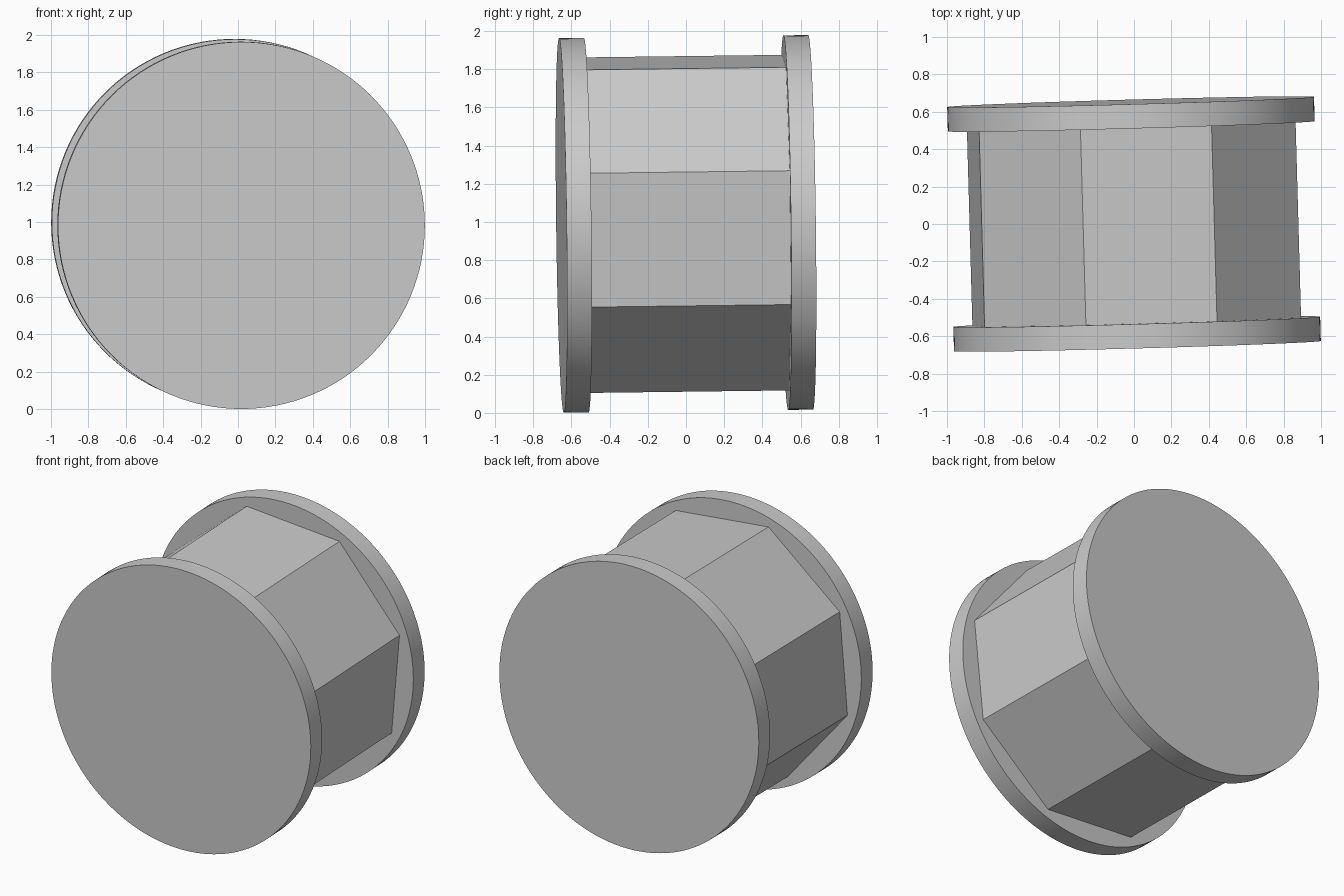
import bpy
from math import radians
from mathutils import Matrix

cube = bpy.data.objects.get("Cube")
if cube:
    bpy.data.objects.remove(cube, do_unlink=True)

DISC_RADIUS, DISC_THICKNESS, DISC_OFFSET = 0.981, 0.13, 0.588
CORE_RADIUS, CORE_TURN = 0.92, -17.2

grey = bpy.data.materials.new("plain grey")
grey.use_nodes = True
colour = (0.6, 0.6, 0.6, 1)
grey.diffuse_color = colour
grey.node_tree.nodes["Principled BSDF"].inputs["Base Color"].default_value = colour

# Spool axis: local z laid along y, leaning slightly
frame = (Matrix.Translation((0, 0, 0.99))
         @ Matrix.Rotation(0.028, 4, 'Z')
         @ Matrix.Rotation(0.0127, 4, 'X')
         @ Matrix.Rotation(radians(-90), 4, 'X'))


def add_cylinder(name, sides, radius, length, offset=0, turn=0):
    bpy.ops.mesh.primitive_cylinder_add(vertices=sides, radius=radius, depth=length)
    obj = bpy.context.object
    obj.name = name
    obj.matrix_world = (frame @ Matrix.Translation((0, 0, offset))
                        @ Matrix.Rotation(radians(turn), 4, 'Z'))
    obj.data.materials.append(grey)
    return obj


# Eight-sided core
add_cylinder("octagonal_core", 8, CORE_RADIUS,
             2 * DISC_OFFSET - DISC_THICKNESS, turn=CORE_TURN)

# Round end discs
for name, side in (("front_disc", -1), ("back_disc", 1)):
    add_cylinder(name, 128, DISC_RADIUS, DISC_THICKNESS, side * DISC_OFFSET)
    bpy.ops.object.shade_smooth_by_angle(angle=radians(30))
